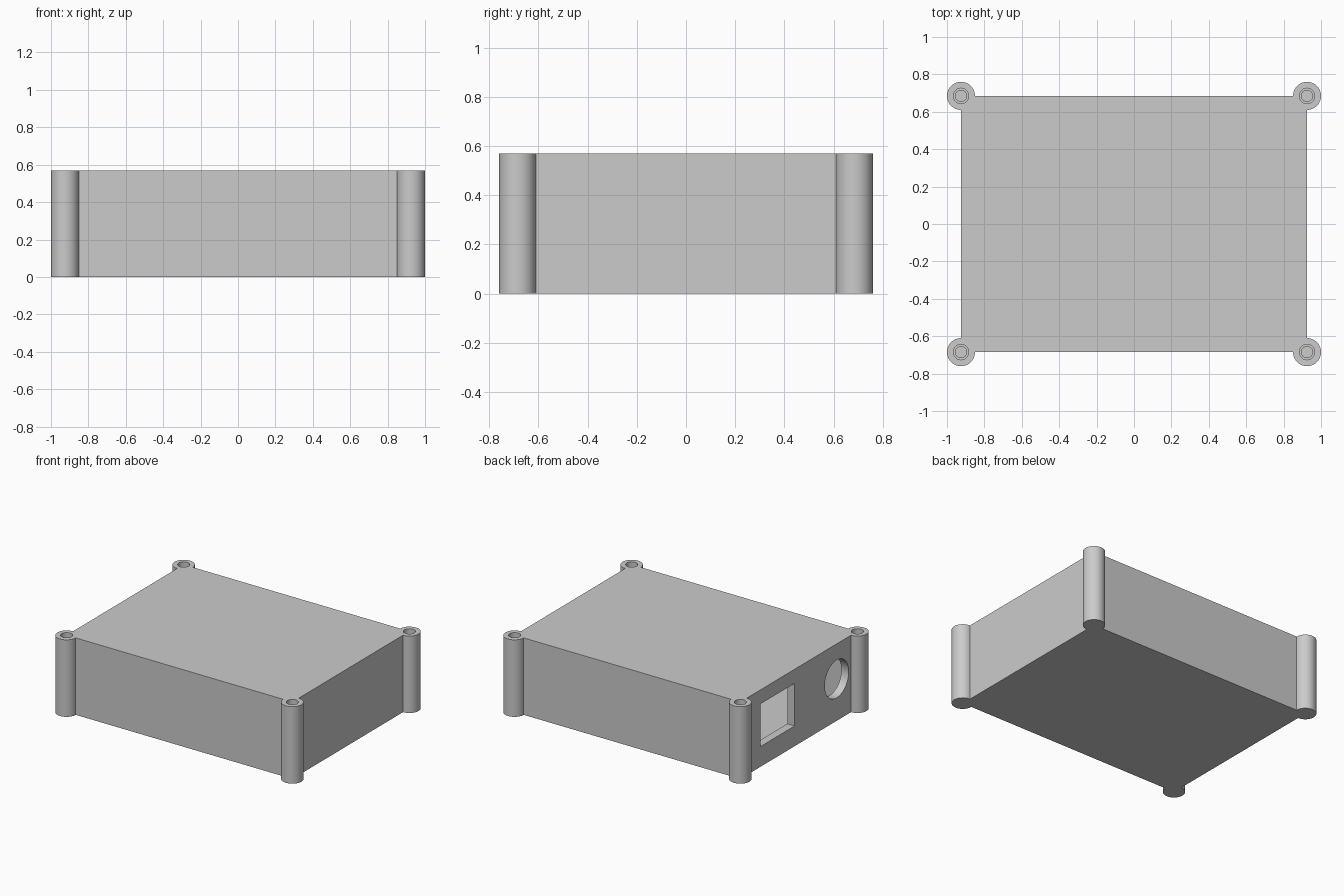
import bpy
import math

if "Cube" in bpy.data.objects:
    bpy.data.objects.remove(bpy.data.objects["Cube"])

X, Y = 0.925, 0.685      # post centres, also outer faces of the box
H = 0.57                 # overall height
WALL = 0.06

grey = bpy.data.materials.new("mid grey")
grey.diffuse_color = (0.6, 0.6, 0.6, 1)
grey.use_nodes = True
grey.node_tree.nodes["Principled BSDF"].inputs["Base Color"].default_value = grey.diffuse_color


def box(name, lo, hi):
    bpy.ops.mesh.primitive_cube_add(size=1, location=[(a + b) / 2 for a, b in zip(lo, hi)])
    o = bpy.context.object
    o.name = name
    o.scale = [b - a for a, b in zip(lo, hi)]
    bpy.ops.object.transform_apply(location=True, rotation=True, scale=True)
    return o


def cylinder(name, r, z0, z1, x, y, sides=48):
    bpy.ops.mesh.primitive_cylinder_add(vertices=sides, radius=r, depth=z1 - z0,
                                        location=(x, y, (z0 + z1) / 2))
    o = bpy.context.object
    o.name = name
    bpy.ops.object.transform_apply(location=True, rotation=True, scale=True)
    return o


def combine(target, tool, operation):
    """Apply a boolean and discard the tool."""
    bpy.context.view_layer.objects.active = target
    m = target.modifiers.new("boolean", 'BOOLEAN')
    m.operation = operation
    m.solver = 'EXACT'
    m.object = tool
    bpy.ops.object.modifier_apply(modifier=m.name)
    bpy.data.objects.remove(tool, do_unlink=True)


# Hollow box
case = box("enclosure", (-X, -Y, 0), (X, Y, H))
combine(case, box("cavity", (-X + WALL, -Y + WALL, WALL), (X - WALL, Y - WALL, H - WALL)),
        'DIFFERENCE')

# Corner screw posts with stepped blind holes
for sx in (-1, 1):
    for sy in (-1, 1):
        x, y = sx * X, sy * Y
        combine(case, cylinder("post", 0.075, 0, H, x, y), 'UNION')
        combine(case, cylinder("screw_hole", 0.03, 0.12, H + 0.05, x, y, 32), 'DIFFERENCE')
        combine(case, cylinder("screw_recess", 0.041, H - 0.06, H + 0.05, x, y, 32), 'DIFFERENCE')

# Square port and round port in the left wall
combine(case, box("square_port", (-X - 0.1, 0.05, 0.15), (-X + 0.12, 0.45, 0.465)), 'DIFFERENCE')
bpy.ops.mesh.primitive_cylinder_add(vertices=64, radius=0.14, depth=0.24,
                                    location=(-X, -0.443, 0.31),
                                    rotation=(0, math.pi / 2, 0))
round_port = bpy.context.object
bpy.ops.object.transform_apply(location=True, rotation=True, scale=True)
combine(case, round_port, 'DIFFERENCE')

# Single colour, smooth round walls with sharp rims
case.data.materials.clear()
case.data.materials.append(grey)
for p in case.data.polygons:
    p.material_index = 0
bpy.ops.object.select_all(action='DESELECT')
case.select_set(True)
bpy.context.view_layer.objects.active = case
bpy.ops.object.shade_smooth_by_angle(angle=math.radians(30))
